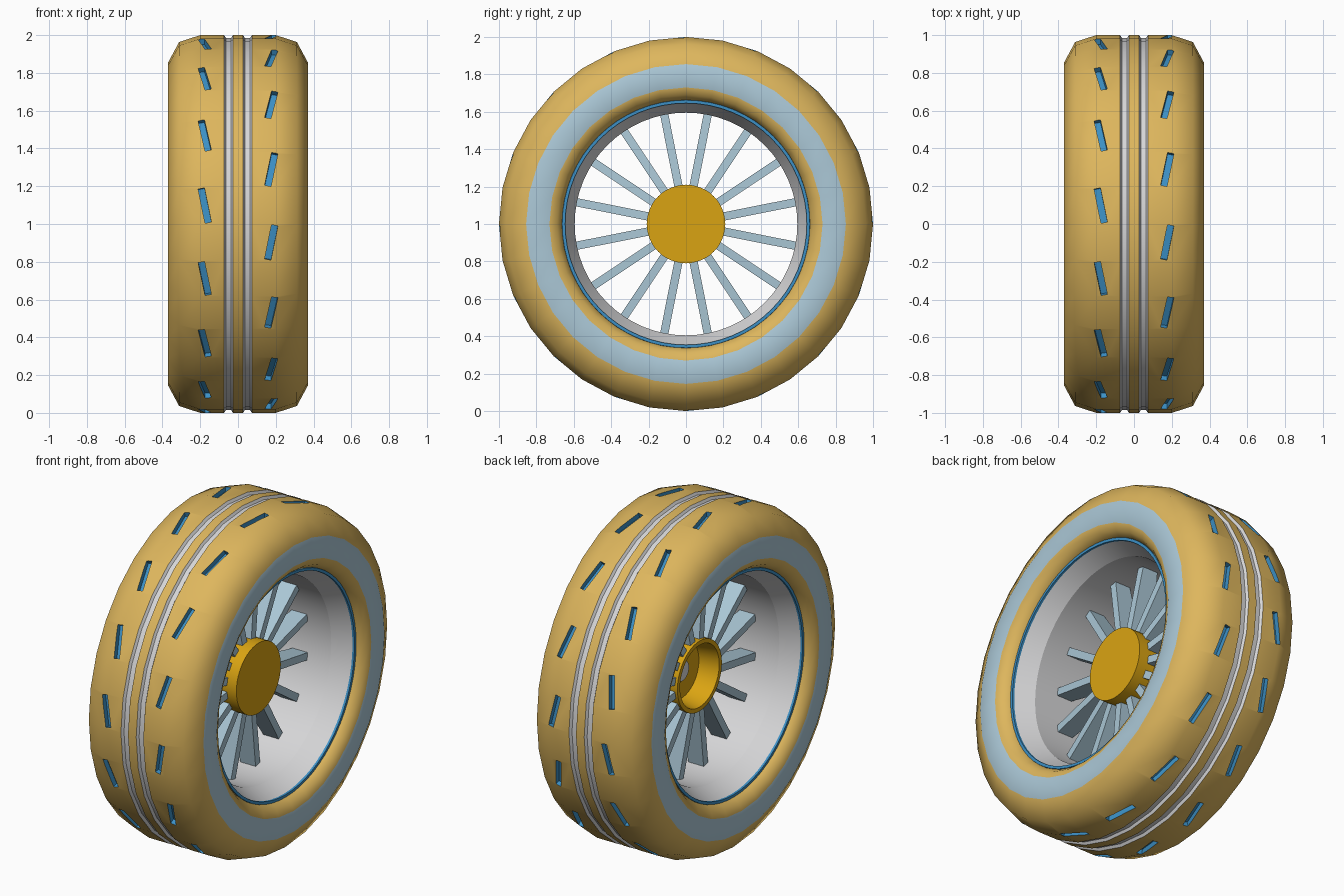
import bpy, bmesh, math
from mathutils import Matrix

if "Cube" in bpy.data.objects:
    bpy.data.objects.remove(bpy.data.objects["Cube"])

CENTRE = Matrix.Translation((0, 0, 1))


def mat(name, rgb):
    m = bpy.data.materials.new(name)
    m.diffuse_color = (*rgb, 1)
    m.use_nodes = True
    m.node_tree.nodes["Principled BSDF"].inputs["Base Color"].default_value = m.diffuse_color
    return m


OCHRE = mat("ochre rubber", (0.73, 0.47, 0.11))
PALE = mat("pale blue", (0.41, 0.58, 0.68))
GREY = mat("light grey", (0.68, 0.68, 0.69))
BLUE = mat("blue", (0.045, 0.28, 0.56))
GOLD = mat("hub gold", (0.70, 0.37, 0.006))


def finish(bm, name, mats, angle=None):
    me = bpy.data.meshes.new(name)
    bmesh.ops.recalc_face_normals(bm, faces=bm.faces)
    bm.to_mesh(me)
    bm.free()
    for m in mats:
        me.materials.append(m)
    ob = bpy.data.objects.new(name, me)
    bpy.context.collection.objects.link(ob)
    if angle:
        smooth(me, angle)
    return ob


def smooth(me, angle):
    me.shade_smooth()
    me.set_sharp_from_angle(angle=math.radians(angle))


def lathe(name, profile, mats, steps=64, angle=40, rule=None):
    """Spin a closed (x, radius) outline around the axle; radius 0 is a pole."""
    bm = bmesh.new()
    rings = []
    for x, r in profile:
        if r == 0:
            rings.append([bm.verts.new((x, 0, 1))] * steps)
        else:
            rings.append([bm.verts.new((x, r * math.sin(2 * math.pi * i / steps),
                                        1 + r * math.cos(2 * math.pi * i / steps)))
                          for i in range(steps)])
    n = len(rings)
    for j in range(n):
        a, b = rings[j], rings[(j + 1) % n]
        (xa, ra), (xb, rb) = profile[j], profile[(j + 1) % n]
        if ra == 0 and rb == 0:
            continue
        for i in range(steps):
            k = (i + 1) % steps
            f = bm.faces.new(list(dict.fromkeys((a[i], a[k], b[k], b[i]))))
            if rule:
                f.material_index = rule((xa + xb) / 2, (ra + rb) / 2)
    return finish(bm, name, mats, angle)


# Tyre: half outline from tread centre to bead, mirrored
half = [(0.027, 1.0), (0.036, 0.985), (0.064, 0.985), (0.074, 1.0), (0.2, 1.0),
        (0.312, 0.963), (0.37, 0.855), (0.37, 0.73), (0.35, 0.69), (0.31, 0.662)]


def tyre_colour(x, r):
    if 0.027 < abs(x) < 0.074 and r > 0.9:
        return 2                      # grey tread grooves
    if abs(x) > 0.365 and 0.72 < r < 0.86:
        return 1                      # pale sidewall band
    return 0


tyre = lathe("tyre", half + [(-x, r) for x, r in reversed(half)],
             [OCHRE, PALE, GREY, BLUE], 32, None, tyre_colour)

# Slanted tread slots cut into the tyre
bm = bmesh.new()
for side in (-1, 1):
    for k in range(16):
        phi = math.radians(-side * 5.625 + 22.5 * k)
        bmesh.ops.create_cube(bm, size=1, matrix=CENTRE
                              @ Matrix.Rotation(math.pi / 2 - phi, 4, 'X')
                              @ Matrix.Translation((side * 0.176, 0, 0.99))
                              @ Matrix.Rotation(-side * 0.2, 4, 'Z')
                              @ Matrix.Diagonal((0.034, 0.185, 0.05, 1)))
for f in bm.faces:
    f.material_index = 3
cutter = finish(bm, "slot_cutter", [OCHRE, PALE, GREY, BLUE])
cutter.hide_render = True
mod = tyre.modifiers.new("slots", 'BOOLEAN')
mod.operation = 'DIFFERENCE'
mod.solver = 'EXACT'
mod.object = cutter
bpy.context.view_layer.objects.active = tyre
bpy.ops.object.modifier_apply(modifier=mod.name)
bpy.data.objects.remove(cutter)
smooth(tyre.data, 45)

# Rim barrel with flared lips
rim = [(0.31, 0.648), (0.2, 0.595), (-0.2, 0.595), (-0.31, 0.648),
       (-0.30, 0.656), (0.30, 0.656)]
lathe("rim", rim, [GREY], 64, 25)

# Blue bead rings on both sides
for side, label in ((-1, "left"), (1, "right")):
    ring = [(0.29, 0.645), (0.318, 0.646), (0.318, 0.662), (0.29, 0.668)]
    lathe("bead_ring_" + label, [(side * x, r) for x, r in ring], [BLUE])

# Spokes: 16 blades, deeper at the hub than at the rim
bm = bmesh.new()
for k in range(16):
    verts = bmesh.ops.create_cube(bm, size=1)["verts"]
    for v in verts:
        outer = v.co.z > 0
        v.co.x *= 0.10 if outer else 0.15
        v.co.y *= 0.044
        v.co.z = 0.597 if outer else 0.195
    rot = CENTRE @ Matrix.Rotation(math.radians(11.25 + 22.5 * k), 4, 'X')
    bmesh.ops.transform(bm, matrix=rot, verts=verts)
finish(bm, "spokes", [PALE])

# Hub: capped on the right, open cup on the left
hub = [(0.136, 0), (0.136, 0.21), (-0.09, 0.21), (-0.09, 0.185),
       (0.03, 0.165), (0.03, 0)]
lathe("hub", hub, [GOLD], 48, 35)

# Axle end plate in the cup
lathe("axle_plate", [(0.022, 0), (0.022, 0.06), (0.031, 0.06), (0.031, 0)],
      [GREY], 32)
